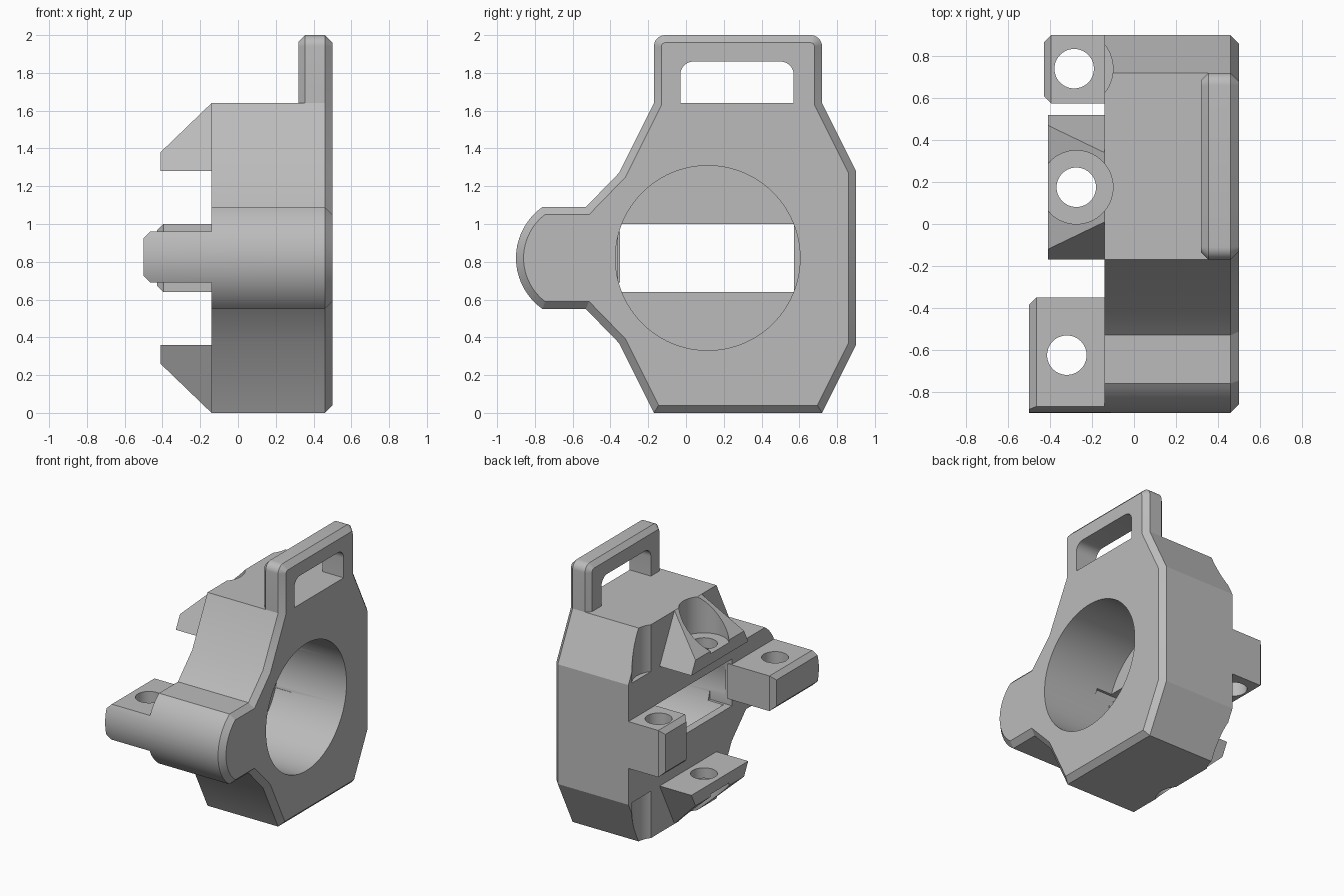
import bpy, bmesh, math
from mathutils import Vector

cube = bpy.data.objects.get("Cube")
if cube:
    bpy.data.objects.remove(cube, do_unlink=True)

MID = 0.82  # height of the bore axis

grey = bpy.data.materials.new("plain_grey")
grey.use_nodes = True
grey.diffuse_color = (0.5, 0.5, 0.5, 1)
grey.node_tree.nodes["Principled BSDF"].inputs["Base Color"].default_value = (0.5, 0.5, 0.5, 1)


def arc(cy, cz, r, a0, a1, n):
    """Points of an arc in the side (y, z) plane, angles in degrees."""
    angles = [math.radians(a0 + (a1 - a0) * i / n) for i in range(n + 1)]
    return [(cy + r * math.cos(a), cz + r * math.sin(a)) for a in angles]


def rect(y0, y1, z0, z1):
    return [(y0, z0), (y1, z0), (y1, z1), (y0, z1)]


def inset(pts, d):
    """Shrink a counter-clockwise outline by d with mitred corners."""
    out = []
    for i, p in enumerate(pts):
        p, a, b = Vector(p), Vector(pts[i - 1]), Vector(pts[(i + 1) % len(pts)])
        e, f = (p - a).normalized(), (b - p).normalized()
        n, m = Vector((-e.y, e.x)), Vector((-f.y, f.x))
        out.append(tuple(p + (n + m) * d / (1 + n.dot(m))))
    return out


def loft(name, rings):
    """Solid through side outlines placed at successive x positions."""
    bm = bmesh.new()
    loops = [[bm.verts.new((x, y, z)) for y, z in pts] for x, pts in rings]
    count = len(loops[0])
    for a, b in zip(loops, loops[1:]):
        for i in range(count):
            j = (i + 1) % count
            bm.faces.new((a[i], a[j], b[j], b[i]))
    bm.faces.new(loops[0])
    bm.faces.new(loops[-1])
    bmesh.ops.recalc_face_normals(bm, faces=bm.faces)
    mesh = bpy.data.meshes.new(name)
    bm.to_mesh(mesh)
    bm.free()
    mesh.materials.append(grey)
    ob = bpy.data.objects.new(name, mesh)
    bpy.context.collection.objects.link(ob)
    return ob


def post(x, y, r, z0, z1):
    """Upright round cutter."""
    bpy.ops.mesh.primitive_cylinder_add(vertices=64, radius=r, depth=z1 - z0,
                                        location=(x, y, (z0 + z1) / 2))
    return bpy.context.object


def combine(ob, tool, operation):
    """Apply a boolean and discard the tool."""
    mod = ob.modifiers.new("combine", "BOOLEAN")
    mod.operation, mod.object, mod.solver = operation, tool, "EXACT"
    bpy.ops.object.select_all(action="DESELECT")
    bpy.context.view_layer.objects.active = ob
    ob.select_set(True)
    bpy.ops.object.modifier_apply(modifier=mod.name)
    bpy.data.objects.remove(tool, do_unlink=True)


# Outlines of the housing, with and without the carrying handle
right_side = [(-0.17, 0), (0.72, 0), (0.9, 0.36), (0.9, 1.28), (0.72, 1.64)]
handle_top = arc(0.66, 1.94, 0.06, 0, 90, 8) + arc(-0.11, 1.94, 0.06, 90, 180, 8)
swell = math.degrees(math.asin(0.27 / 0.33))
left_side = ([(-0.17, 1.64), (-0.355, 1.27), (-0.53, 1.09)]
             + arc(-0.57, MID, 0.33, 180 - swell, 180 + swell, 24)
             + [(-0.53, 0.55), (-0.355, 0.37)])
body_outline = right_side + left_side
plate_outline = right_side + handle_top + left_side

# Chamfered face plate with handle and its slot
plate = loft("face_plate", [(0.32, inset(plate_outline, 0.035)), (0.355, plate_outline),
                            (0.46, plate_outline), (0.5, inset(plate_outline, 0.04))])
slot = ([(-0.03, 1.64), (0.57, 1.64)] + arc(0.5, 1.79, 0.07, 0, 90, 8)
        + arc(0.04, 1.79, 0.07, 90, 180, 8))
combine(plate, loft("slot", [(0.2, slot), (0.6, slot)]), "DIFFERENCE")

# Main housing
housing = loft("housing", [(-0.14, body_outline), (0.4, body_outline)])
combine(housing, plate, "UNION")

# Deep round bore and the window in the rear wall
bore = arc(0.115, MID, 0.489, 0, 360, 96)[:-1]
combine(housing, loft("bore", [(-0.08, bore), (0.6, bore)]), "DIFFERENCE")
window = rect(-0.36, 0.572, 0.64, 1.0)
combine(housing, loft("window", [(-0.3, window), (0.05, window)]), "DIFFERENCE")

# Tapered upper and lower prongs
for flip in (False, True):
    def wedge(top):
        t = (top - 1.28) / 2
        pts = [(-0.17, 1.28), (0.52, 1.28), (0.52 - t, top), (-0.17 + t, top)]
        return [(y, 2 * MID - z) for y, z in pts] if flip else pts
    prong = loft("prong", [(-0.41, wedge(1.38)), (-0.14, wedge(1.64)), (-0.12, wedge(1.63))])
    combine(housing, prong, "UNION")

# Round-backed tab on one side
tab = rect(-1.1, -0.35, 0.69, 0.96)
side_tab = loft("side_tab", [(-0.5, inset(tab, 0.035)), (-0.465, tab), (-0.11, tab)])
round_back = arc(-0.57, MID, 0.33, 0, 360, 96)[:-1]
combine(side_tab, loft("round_back", [(-0.7, round_back), (0.1, round_back)]), "INTERSECT")
combine(housing, side_tab, "UNION")

# Square tab on the other side
tab = rect(0.575, 0.9, 0.64, 1.0)
square_tab = loft("square_tab", [(-0.43, inset(tab, 0.035)), (-0.395, tab), (-0.12, tab)])
combine(housing, square_tab, "UNION")

# Screw holes, then counterbores and tool clearances above and below
for x, y, z0, z1 in ((-0.32, -0.625, 0.5, 1.2), (-0.285, 0.74, 0.5, 1.2),
                     (-0.275, 0.175, -0.2, 1.9)):
    combine(housing, post(x, y, 0.094, z0, z1), "DIFFERENCE")
for x, y, r, z in ((-0.275, 0.175, 0.175, 1.36), (-0.285, 0.74, 0.185, 1.28)):
    combine(housing, post(x, y, r, z, 1.9), "DIFFERENCE")
    combine(housing, post(x, y, r, -0.26, 2 * MID - z), "DIFFERENCE")

# Smooth curved walls, crisp edges
bpy.ops.object.select_all(action="DESELECT")
housing.select_set(True)
bpy.context.view_layer.objects.active = housing
bpy.ops.object.shade_smooth_by_angle(angle=math.radians(25))
housing.data.materials.clear()
housing.data.materials.append(grey)
